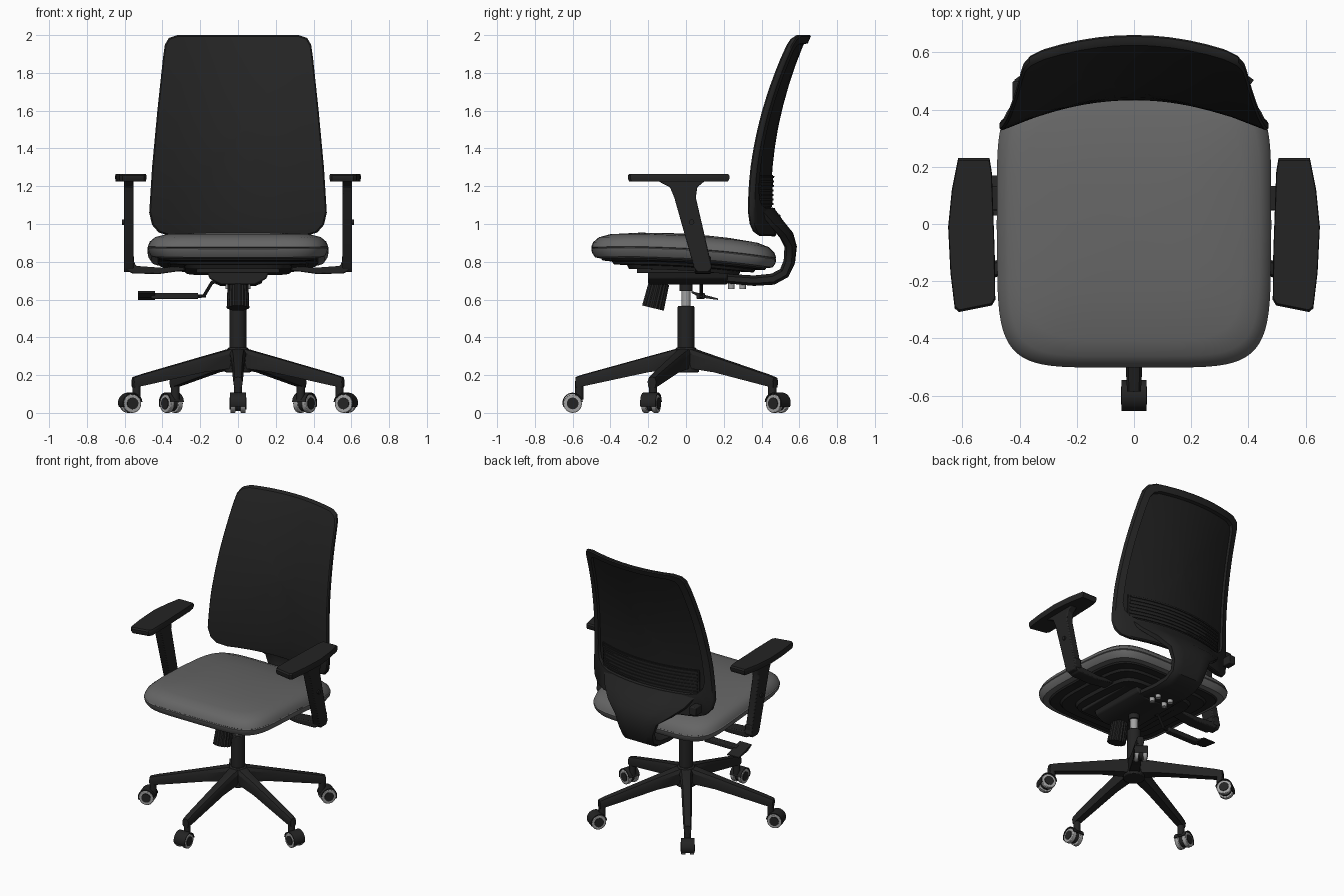
import bpy
import bmesh
from math import sin, cos, pi, radians, copysign
from mathutils import Vector, Matrix

if "Cube" in bpy.data.objects:
    bpy.data.objects.remove(bpy.data.objects["Cube"])


def material(name, v):
    m = bpy.data.materials.new(name)
    m.use_nodes = True
    col = (v, v, v, 1)
    m.diffuse_color = col
    bsdf = m.node_tree.nodes["Principled BSDF"]
    bsdf.inputs["Base Color"].default_value = col
    bsdf.inputs["Roughness"].default_value = 0.6
    return m


BLACK = material("black plastic", 0.017)
MESH = material("black mesh", 0.013)
SEAT = material("grey fabric", 0.13)
STEEL = material("light grey", 0.36)


def loft(name, rings, mat, M=None, bevel=0, inner=None, inner_from=0):
    """Skin a stack of equal closed rings and cap both ends."""
    bm = bmesh.new()
    vs = [[bm.verts.new(M @ Vector(p) if M else Vector(p)) for p in r] for r in rings]
    n = len(vs[0])
    for k in range(len(vs) - 1):
        for i in range(n):
            j = (i + 1) % n
            f = bm.faces.new((vs[k][i], vs[k][j], vs[k + 1][j], vs[k + 1][i]))
            f.material_index = 1 if inner and k >= inner_from else 0
    bm.faces.new(vs[0])
    last = bm.faces.new(vs[-1])
    last.material_index = 1 if inner else 0
    bmesh.ops.recalc_face_normals(bm, faces=bm.faces)
    for f in bm.faces:
        f.smooth = True
    me = bpy.data.meshes.new(name)
    bm.to_mesh(me)
    bm.free()
    me.materials.append(mat)
    if inner:
        me.materials.append(inner)
    me.set_sharp_from_angle(angle=radians(35))
    ob = bpy.data.objects.new(name, me)
    bpy.context.collection.objects.link(ob)
    if bevel:
        b = ob.modifiers.new("bevel", 'BEVEL')
        b.width, b.segments, b.limit_method = bevel, 2, 'ANGLE'
    return ob


def rod(name, a, b, r, mat, M=None, r2=None, n=24, bevel=0, flute=0):
    a, b = Vector(a), Vector(b)
    q = (b - a).to_track_quat('Z', 'Y')
    def ring(c, rad):
        return [c + q @ Vector((cos(2 * pi * i / n), sin(2 * pi * i / n), 0))
                * (rad - flute * (i % 2)) for i in range(n)]
    return loft(name, [ring(a, r), ring(b, r2 or r)], mat, M, bevel)


def prism(name, pts, axis, lo, hi, mat, M=None, bevel=0):
    """Extrude a 2D profile along axis 0, 1 or 2."""
    def put(p, h):
        q = list(p)
        q.insert(axis, h)
        return q
    return loft(name, [[put(p, h) for p in pts] for h in (lo, hi)], mat, M, bevel)


def box(name, lo, hi, mat, bevel=0.006):
    pts = [(lo[0], lo[1]), (hi[0], lo[1]), (hi[0], hi[1]), (lo[0], hi[1])]
    return prism(name, pts, 2, lo[2], hi[2], mat, None, bevel)


# Seat cushion and shell: rounded plan rings that follow the tilt of the seat
def seat_ring(inset, dz, n=72):
    pts = []
    for i in range(n):
        c, s = cos(2 * pi * i / n), sin(2 * pi * i / n)
        x = (0.48 - inset) * copysign(abs(c) ** 0.36, c)
        y = (0.49 - inset) * copysign(abs(s) ** 0.36, s) - 0.012
        x *= 1 - 0.08 * max(0, -y) ** 2
        pts.append((x, y, 0.868 - 0.06 * y - 0.1 * y * y + dz))
    return pts


loft("seat_cushion", [seat_ring(*p) for p in (
    (.06, -.06), (.02, -.05), (.004, -.025), (0, -.004), (.005, 0), (0, .004), (.01, .03),
    (.04, .055), (.1, .07), (.25, .077), (.36, .079), (.46, .08))], SEAT)
loft("seat_shell", [seat_ring(*p) for p in (
    (.04, -.04), (.06, -.068), (.11, -.075), (.12, -.09), (.19, -.095), (.2, -.115),
    (.32, -.115), (.45, -.115))], BLACK)


# Backrest: rings around the outline, bent in both directions
def back_y(x, z):
    return 0.432 + 0.25 * (z - 1.12) ** 2 - 0.5 * x * x


half = [(0, .935), (.36, .937), (.42, .955), (.455, .995), (.47, 1.06), (.455, 1.3), (.427, 1.6),
        (.397, 1.88), (.387, 1.95), (.366, 1.985), (.32, 2.0), (0, 2.0)]
outline = []
loop = half + [(-x, z) for x, z in half[-2:0:-1]]
for p, q in zip(loop, loop[1:] + loop[:1]):
    p, q = Vector(p), Vector(q)
    steps = max(1, int((q - p).length / 0.06))
    outline += [p.lerp(q, i / steps) for i in range(steps)]


def back_ring(sx, sz, cz, t):
    ring = []
    for p in outline:
        x, z = p.x * sx, cz + (p.y - 1.4675) * sz
        ring.append((x, back_y(x, z) + t, z))
    return ring


C, D = 1.4675, 1.52
front = [back_ring(s, s, C, 0) for s in (.02, .25, .5, .75, .93)]
rim = [back_ring(.985, .988, C, .002), back_ring(1, 1, C, .012), back_ring(1, 1, C, .03),
       back_ring(.985, .988, C, .038), back_ring(.88, .82, D, .038)]
rear = [back_ring(.87, .81, D, .018)]
rear += [back_ring(.87 * s, .81 * s, D, .018) for s in (.75, .5, .25, .02)]
loft("backrest", front + rim + rear, BLACK, inner=MESH, inner_from=len(front + rim))


# Lumbar support with fine ribs
def curved_strip(name, z0, z1, w, t0, t1, mat):
    rings = []
    for i in range(17):
        x = w * (i / 8 - 1)
        rings.append([(x, back_y(x, z) + t, z)
                      for z, t in ((z0, t0), (z1, t0), (z1, t1), (z0, t1))])
    return loft(name, rings, mat)


curved_strip("lumbar_pad", 1.09, 1.26, .375, .012, .024, MESH)
for i in range(7):
    z = 1.1 + i * .024
    curved_strip("lumbar_rib", z, z + .01, .365, .02, .031, BLACK)
box("lumbar_knob", (-.425, .43, .99), (-.375, .5, 1.05), BLACK)

# Spine bracket sweeping from the backrest to under the seat
spine = [(.455, 1.075, .36, .03, .5), (.50, 1.0, .31, .045, .5), (.54, .94, .24, .06, .5),
         (.557, .88, .16, .06, .4), (.548, .80, .13, .06, .2), (.52, .74, .12, .06, 0),
         (.46, .708, .12, .06, 0), (.36, .70, .125, .055, 0), (.2, .712, .13, .05, 0),
         (.05, .725, .13, .04, 0)]
rings = []
for k, (y, z, w, th, bow) in enumerate(spine):
    a, b = spine[max(k - 1, 0)], spine[min(k + 1, len(spine) - 1)]
    t = Vector((b[0] - a[0], b[1] - a[1])).normalized()
    nrm = Vector((-t.y, t.x)) * th / 2
    ring = []
    for side, us in ((1, range(-4, 5)), (-1, range(4, -5, -1))):
        for u in us:
            x = w * u / 4
            e = side * (.5 if abs(u) == 4 else 1)
            ring.append((x, y + nrm.x * e - bow * x * x, z + nrm.y * e))
    rings.append(ring)
loft("spine_bracket", rings, BLACK)
for x in (-.05, .05):
    for y in (.24, .3):
        rod("bracket_bolt", (x, y, .655), (x, y, .70), .017, STEEL, n=16)

# Tilt mechanism, tension knob and height lever
prism("mechanism", [(-.17, .765), (-.15, .71), (-.09, .68), (.09, .68), (.15, .71), (.17, .765)],
      1, -.2, .22, BLACK, bevel=.008)
box("mechanism_plate", (-.22, -.26, .74), (.22, .26, .77), BLACK)
rod("tension_knob", (0, -.175, .555), (0, -.142, .69), .06, BLACK, r2=.055, n=36, flute=.005)
rod("tension_shaft", (0, -.15, .66), (0, -.12, .74), .03, BLACK)
rod("lever_rod", (-.1, .08, .70), (-.14, .08, .69), .01, BLACK, n=10)
rod("lever_bend", (-.135, .08, .695), (-.18, .08, .62), .009, BLACK, n=10)
rod("lever_arm", (-.17, .08, .62), (-.23, .08, .615), .009, BLACK, n=10)
box("lever_handle", (-.46, .055, .603), (-.21, .10, .635), BLACK)
prism("lever_paddle", [(.03, .635), (.07, .612), (.17, .598), (.17, .606), (.08, .63), (.03, .645)],
      0, -.53, -.44, BLACK)

# Armrests, mirrored
pad = [(.505, .23), (.615, .23), (.637, .12), (.65, -.01), (.642, -.17), (.627, -.295), (.612, -.308),
       (.497, -.285), (.485, -.265), (.487, -.1), (.497, .18)]
post = [(-.15, 1.228), (-.085, 1.195), (-.062, 1.14), (.042, .77), (.06, .745), (.12, .745),
        (.138, .77), (.052, 1.14), (.06, 1.195), (.10, 1.228)]
strut = [(.602, .83), (.6, .79), (.588, .755), (.56, .738), (.42, .735), (.28, .755), (.28, .78),
         (.4, .768), (.54, .778), (.55, .80), (.55, .83)]
for s in (1, -1):
    M = Matrix.Scale(s, 4, (1, 0, 0))
    shape = [(x * .97 + .017, y * .97 - .001) for x, y in pad]
    loft("armrest_pad", [[(*p, 1.225) for p in shape], [(*p, 1.24) for p in pad],
                         [(*p, 1.256) for p in pad], [(*p, 1.266) for p in shape]], BLACK, M)
    prism("armrest_post", post, 0, .553, .604, BLACK, M, .006)
    prism("armrest_strut", strut, 1, .047, .132, BLACK, M, .006)
    rod("armrest_button", (.59, .03, 1.01), (.613, .03, 1.01), .014, BLACK, M, n=16)

# Gas column and base hub
rod("column_sleeve", (0, 0, .25), (0, 0, .565), .044, BLACK, n=32, bevel=.004)
rod("gas_piston", (0, 0, .55), (0, 0, .66), .025, STEEL)
rod("column_socket", (0, 0, .645), (0, 0, .70), .035, BLACK)
rod("base_hub", (0, 0, .215), (0, 0, .345), .07, BLACK, r2=.055, n=30, bevel=.006)


# Five spokes, each with a twin-wheel caster
def spoke_ring(r, top, bottom, w):
    return [(r, -w * .8, bottom), (r, -w, top - .025), (r, -w * .7, top - .004), (r, 0, top),
            (r, w * .7, top - .004), (r, w, top - .025), (r, w * .8, bottom)]


arc = [radians(a) for a in range(-25, 176, 10)]
hood = [(.6 + .054 * cos(a), .053 + .054 * sin(a)) for a in arc]
hood += [(.6 + .048 * cos(a), .053 + .048 * sin(a)) for a in reversed(arc)]
for k in range(5):
    M = Matrix.Rotation(radians(72 * k - 90), 4, 'Z')
    loft("base_spoke", [spoke_ring(*p) for p in (
        (.0, .345, .235, .045), (.05, .34, .235, .043), (.2, .299, .215, .034),
        (.54, .205, .142, .027), (.585, .19, .135, .024))], BLACK, M)
    rod("caster_stem", (.565, 0, .07), (.565, 0, .17), .022, BLACK, M, n=16)
    prism("caster_hood", hood, 1, -.043, .043, BLACK, M)
    rod("caster_axle", (.6, -.012, .05), (.6, .012, .05), .04, BLACK, M)
    for s in (1, -1):
        rod("caster_wheel", (.6, s * .014, .049), (.6, s * .041, .049), .049, STEEL, M, bevel=.004)
        rod("caster_cap", (.6, s * .035, .05), (.6, s * .045, .05), .031, BLACK, M)
